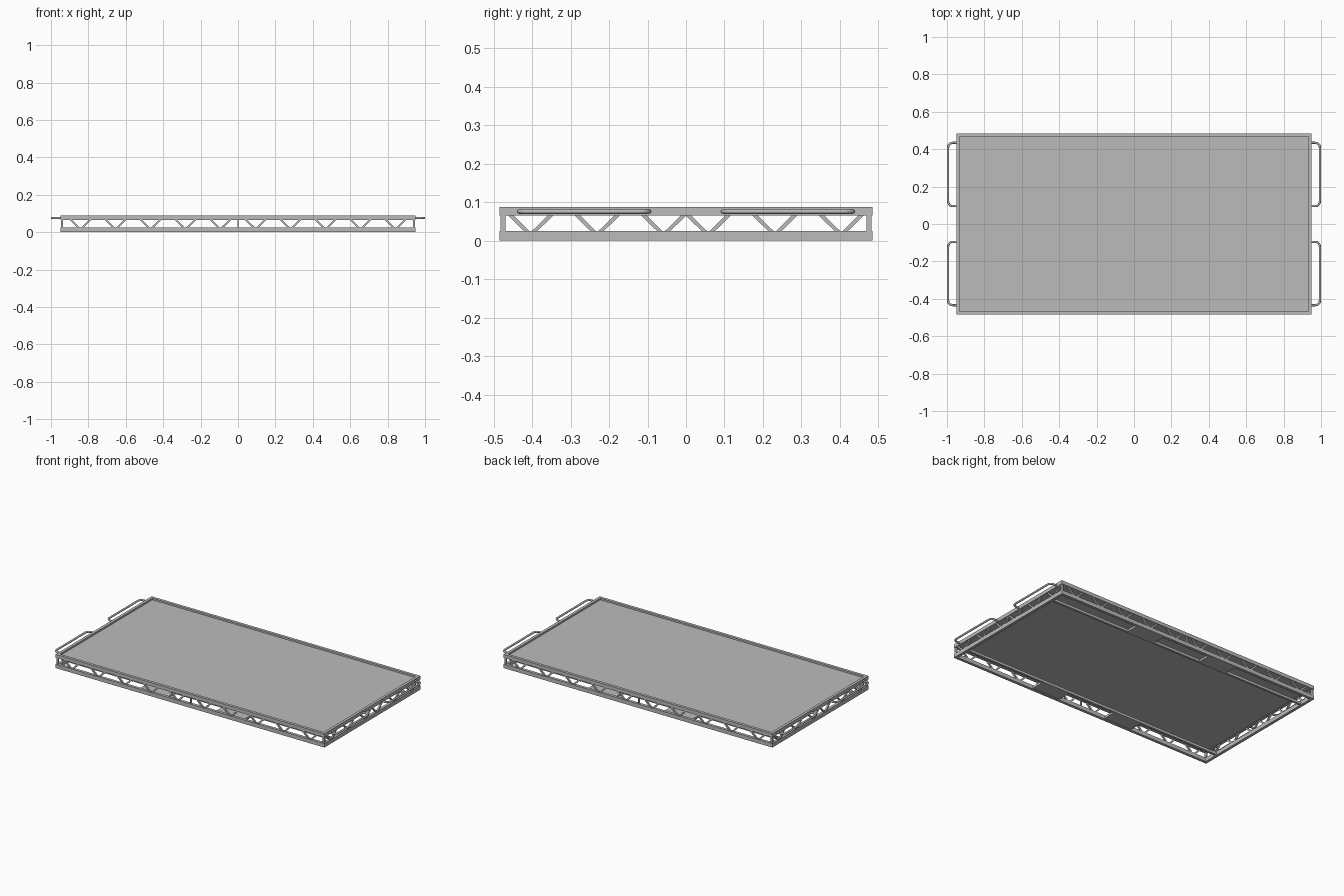
import bpy
import math
from mathutils import Vector

if "Cube" in bpy.data.objects:
    bpy.data.objects.remove(bpy.data.objects["Cube"], do_unlink=True)

HX, HY, H = 0.95, 0.485, 0.088      # frame half length, half width, height
RAIL = 0.018                        # rail depth
LOW, HIGH = 0.025, 0.065            # truss opening

metal = bpy.data.materials.new("grey_metal")
metal.use_nodes = True
grey = (0.5, 0.5, 0.5, 1)
metal.diffuse_color = grey
metal.node_tree.nodes["Principled BSDF"].inputs["Base Color"].default_value = grey


def box(name, lo, hi):
    lo, hi = Vector(lo), Vector(hi)
    bpy.ops.mesh.primitive_cube_add(size=1, location=(lo + hi) / 2)
    ob = bpy.context.object
    ob.name = name
    ob.scale = hi - lo
    ob.data.materials.append(metal)
    return ob


def prism(name, outline, place, depth):
    """Extrude a side-view outline (u, z) through the truss depth."""
    n = len(outline)
    verts = [place(u, d, z) for d in (-depth / 2, depth / 2) for u, z in outline]
    faces = [tuple(range(n)), tuple(range(2 * n - 1, n - 1, -1))]
    faces += [(i, i + n, (i + 1) % n + n, (i + 1) % n) for i in range(n)]
    mesh = bpy.data.meshes.new(name)
    mesh.from_pydata(verts, [], faces)
    mesh.materials.append(metal)
    ob = bpy.data.objects.new(name, mesh)
    bpy.context.collection.objects.link(ob)
    bpy.context.view_layer.objects.active = ob
    bpy.ops.object.mode_set(mode='EDIT')
    bpy.ops.mesh.select_all(action='SELECT')
    bpy.ops.mesh.normals_make_consistent(inside=False)
    bpy.ops.object.mode_set(mode='OBJECT')


def truss(name, centres, place):
    """V-shaped pairs of diagonal braces."""
    for c in centres:
        for s in (-1, 1):
            outline = [(c + s * 0.003, LOW), (c + s * 0.017, LOW),
                       (c + s * 0.058, HIGH), (c + s * 0.044, HIGH)]
            prism(name, outline, place, 0.01)


# Upper and lower rails
for level, z0, z1 in (("lower", 0, LOW), ("upper", HIGH, H)):
    for s, end in ((-1, "front"), (1, "back")):
        ys = sorted((s * HY, s * (HY - RAIL)))
        box(f"{level}_{end}_rail", (-HX, ys[0], z0), (HX, ys[1], z1))
    for s, end in ((-1, "right"), (1, "left")):
        xs = sorted((s * HX, s * (HX - RAIL)))
        box(f"{level}_{end}_rail", (xs[0], RAIL - HY, z0), (xs[1], HY - RAIL, z1))

# Deck panel, recessed inside the upper rails
box("deck_panel", (RAIL - HX, RAIL - HY, 0.067), (HX - RAIL, HY - RAIL, 0.077))

# Posts
for sy in (-1, 1):
    y = sy * (HY - 0.009)
    for x in (-HX + 0.009, HX - 0.009):
        box("corner_post", (x - 0.006, y - 0.006, LOW), (x + 0.006, y + 0.006, HIGH))
    box("middle_post", (-0.003, y - 0.006, LOW), (0.003, y + 0.006, HIGH))

# Diagonal braces
side_centres = [s * (0.058 + 0.173 * i) for s in (-1, 1) for i in range(3)]
long_centres = [s * (0.094 + 0.187 * i) for s in (-1, 1) for i in range(5)]
for s in (-1, 1):
    truss("long_brace", long_centres, lambda u, d, z: (u, s * (HY - 0.009) + d, z))
    truss("end_brace", side_centres, lambda u, d, z: (s * (HX - 0.009) + d, u, z))

# Underside bars with plates joining them to the lower rails
for s in (-1, 1):
    ys = sorted((s * 0.372, s * 0.386))
    box("underside_bar", (RAIL - HX, ys[0], 0.004), (HX - RAIL, ys[1], 0.02))
    ys = sorted((s * 0.386, s * (HY - RAIL)))
    for x in (-0.27, 0.27):
        box("underside_plate", (x - 0.1, ys[0], 0.004), (x + 0.1, ys[1], 0.018))

# Tubular carrying handles on both ends
TUBE, BEND = 0.006, 0.025
for sx in (-1, 1):
    for sy in (-1, 1):
        outer, near, far = 1 - TUBE, 0.096, 0.434
        path = [(HX - 0.005, near)]
        for cy, start in ((near + BEND, -90), (far - BEND, 0)):
            for k in range(6):
                a = math.radians(start + 18 * k)
                path.append((outer - BEND + BEND * math.cos(a), cy + BEND * math.sin(a)))
        path.append((HX - 0.005, far))
        curve = bpy.data.curves.new("handle", 'CURVE')
        curve.dimensions = '3D'
        curve.bevel_depth = TUBE
        curve.bevel_resolution = 2
        curve.use_fill_caps = True
        spline = curve.splines.new('POLY')
        spline.points.add(len(path) - 1)
        for p, (x, y) in zip(spline.points, path):
            p.co = (sx * x, sy * y, 0.076, 1)
        curve.materials.append(metal)
        bpy.context.collection.objects.link(bpy.data.objects.new("handle", curve))
